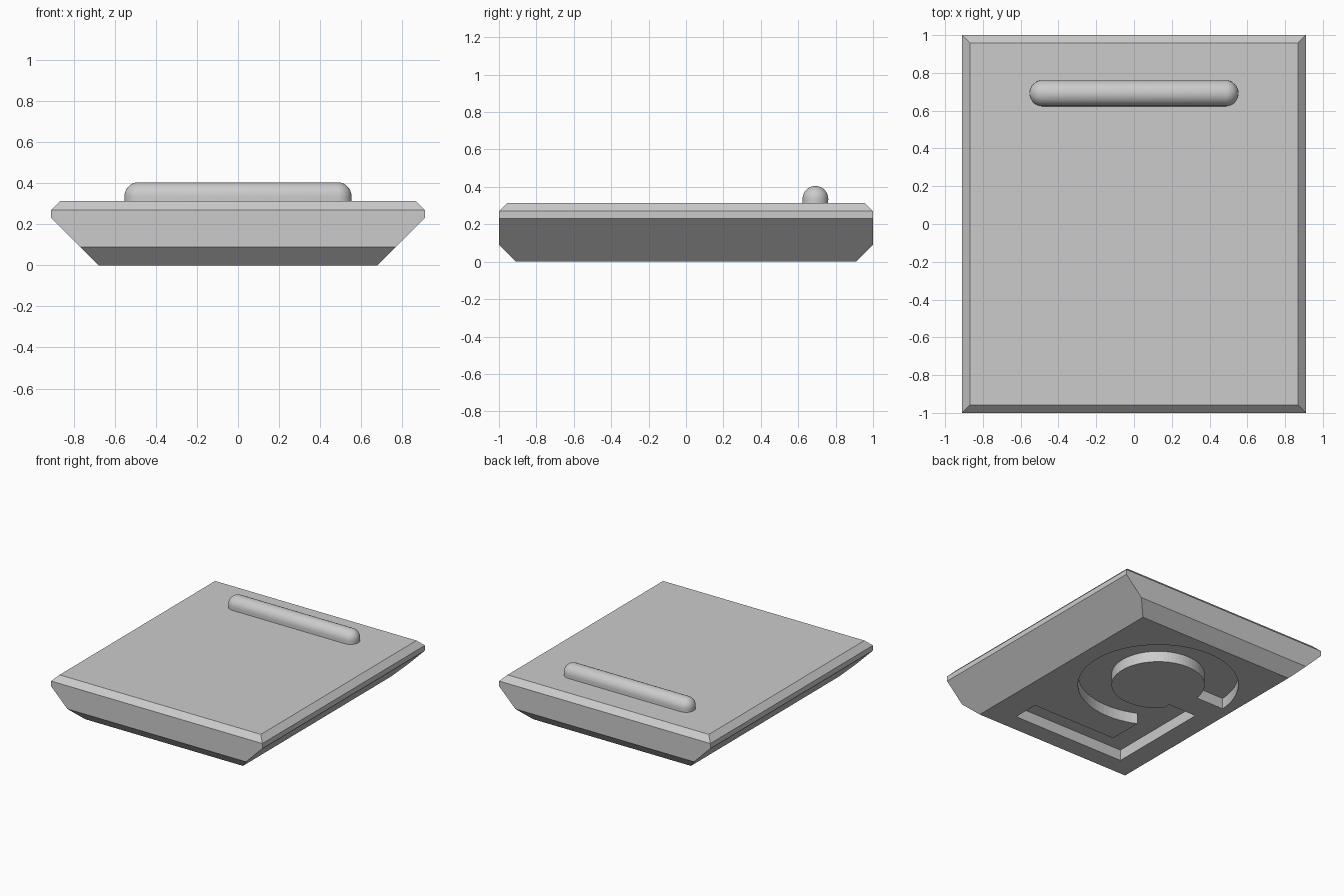
import bpy, bmesh, math

cube = bpy.data.objects.get("Cube")
if cube:
    bpy.data.objects.remove(cube, do_unlink=True)

grey = bpy.data.materials.new("light_grey")
grey.use_nodes = True
colour = (0.6, 0.6, 0.6, 1)
grey.diffuse_color = colour
grey.node_tree.nodes["Principled BSDF"].inputs["Base Color"].default_value = colour


def make_object(name, bm):
    bmesh.ops.recalc_face_normals(bm, faces=bm.faces)
    mesh = bpy.data.meshes.new(name)
    bm.to_mesh(mesh)
    bm.free()
    mesh.materials.append(grey)
    obj = bpy.data.objects.new(name, mesh)
    bpy.context.collection.objects.link(obj)
    return obj


# Slab body: stacked rectangles (half width, half depth, height)
levels = [(0.68, 0.91, 0), (0.77, 1, 0.09), (0.91, 1, 0.23),
          (0.91, 1, 0.27), (0.867, 0.957, 0.313)]
bm = bmesh.new()
rings = [[bm.verts.new((sx * w, sy * d, z)) for sx, sy in
          ((-1, -1), (1, -1), (1, 1), (-1, 1))] for w, d, z in levels]
bm.faces.new(rings[0])
bm.faces.new(rings[-1])
for low, high in zip(rings, rings[1:]):
    for i in range(4):
        j = (i + 1) % 4
        bm.faces.new((low[i], low[j], high[j], high[i]))
body = make_object("slab_body", bm)

# Underside groove: open ring running into a square corner channel
cx, cy, outer, inner = -0.027, 0.237, 0.575, 0.334
arm_x, gap_y, steps, depth = -0.27, 0.272, 64, 0.085


def ring_arc(radius):
    start = -math.acos((arm_x - cx) / radius)
    end = math.pi - math.asin((gap_y - cy) / radius)
    angles = [start + (end - start) * i / steps for i in range(steps + 1)]
    return [(cx + radius * math.cos(a), cy + radius * math.sin(a)) for a in angles]


channel = [(arm_x, 0.07), (-0.515, 0.07), (-0.515, -0.766),
           (0.46, -0.766), (0.46, -0.556), (arm_x, -0.556)]
outline = ring_arc(outer) + ring_arc(inner)[::-1] + channel
bm = bmesh.new()
base = bm.faces.new([bm.verts.new((x, y, -0.1)) for x, y in outline])
extruded = bmesh.ops.extrude_face_region(bm, geom=[base], use_keep_orig=True)
for v in extruded["geom"]:
    if isinstance(v, bmesh.types.BMVert):
        v.co.z = depth
cutter = make_object("groove_cutter", bm)
cutter.hide_render = True
cutter.hide_set(True)

cut = body.modifiers.new("groove", "BOOLEAN")
cut.operation = "DIFFERENCE"
cut.solver = "EXACT"
cut.object = cutter
bpy.context.view_layer.objects.active = body
body.select_set(True)
bpy.ops.object.modifier_apply(modifier=cut.name)
bpy.data.objects.remove(cutter, do_unlink=True)
body.select_set(False)

# Rounded bar on top: stretched sphere with a flat, sunken underside
radius = 0.069
bm = bmesh.new()
bmesh.ops.create_uvsphere(bm, u_segments=32, v_segments=17, radius=radius)
for v in bm.verts:
    x, y, z = v.co.z, v.co.x, v.co.y
    x += math.copysign(0.553 - radius, x)
    if z < -0.001:
        z = -0.06
    v.co = (x, y + 0.692, z + 0.405 - radius)
bar = make_object("rounded_bar", bm)
bpy.context.view_layer.objects.active = bar
bar.select_set(True)
bpy.ops.object.shade_smooth_by_angle(angle=math.radians(40))
